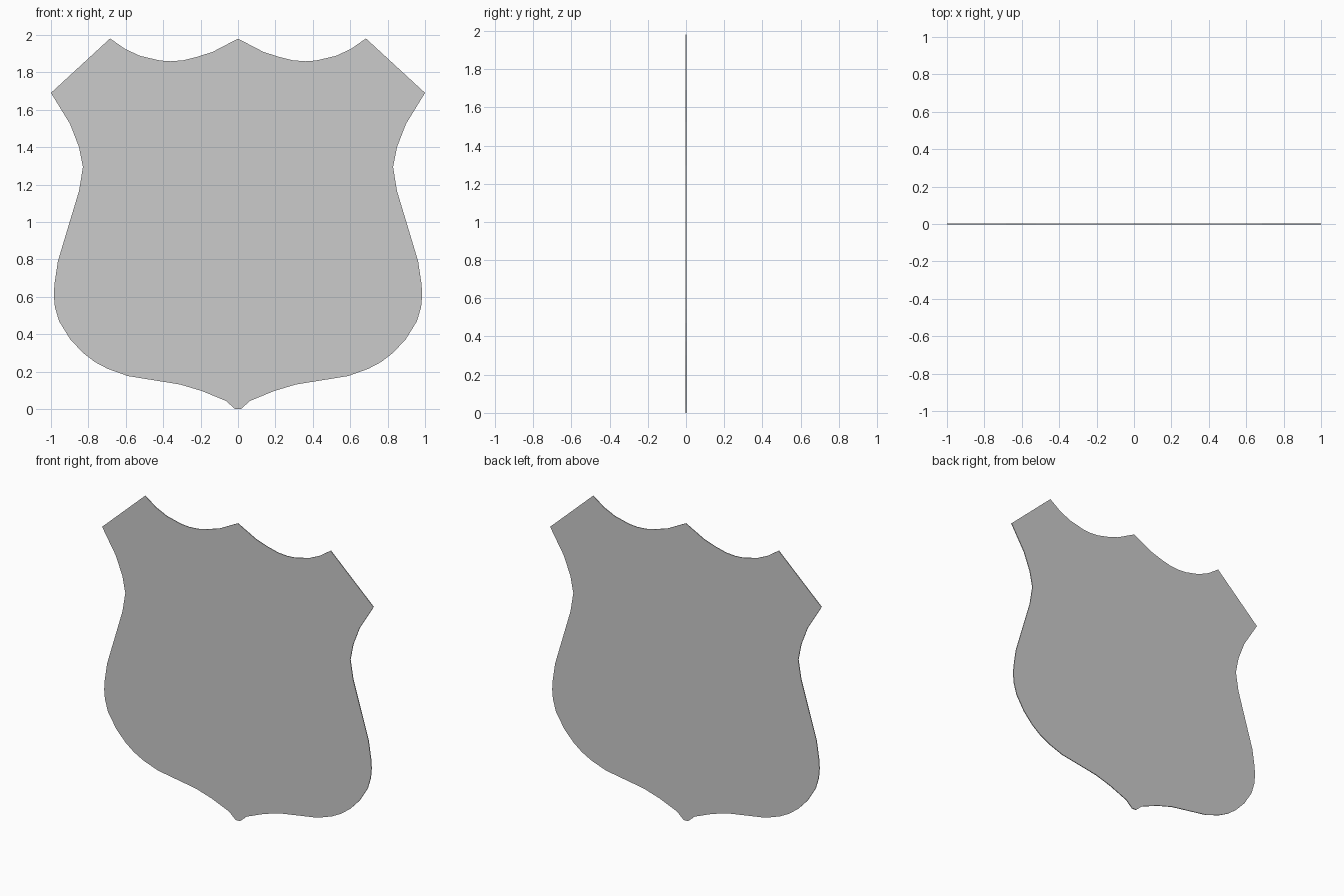
import bpy, bmesh

if "Cube" in bpy.data.objects:
    bpy.data.objects.remove(bpy.data.objects["Cube"])

THICKNESS = 0.005

# Right half of the outline (x, z), from top centre peak down to the bottom tip
half = [
    (0.0, 1.98), (0.134, 1.91), (0.22, 1.882), (0.294, 1.864), (0.36, 1.859),
    (0.417, 1.863), (0.524, 1.888), (0.604, 1.925), (0.684, 1.981),
    (1.0, 1.69), (0.898, 1.524), (0.85, 1.40), (0.829, 1.294), (0.85, 1.166),
    (0.963, 0.79), (0.981, 0.67), (0.985, 0.61), (0.979, 0.545), (0.957, 0.47),
    (0.898, 0.374), (0.829, 0.30), (0.765, 0.251), (0.695, 0.214),
    (0.588, 0.176), (0.31, 0.131), (0.193, 0.096), (0.064, 0.043), (0.016, 0.0),
]
# Mirror to the left side, without repeating the centre point
outline = half + [(-x, z) for x, z in reversed(half[1:])]

# Flat plate: one outline face extruded through its thickness
bm = bmesh.new()
face = bm.faces.new([bm.verts.new((x, -THICKNESS / 2, z)) for x, z in outline])
result = bmesh.ops.extrude_face_region(bm, geom=[face], use_keep_orig=True)
moved = [g for g in result["geom"] if isinstance(g, bmesh.types.BMVert)]
bmesh.ops.translate(bm, verts=moved, vec=(0, THICKNESS, 0))
bmesh.ops.recalc_face_normals(bm, faces=bm.faces[:])

mesh = bpy.data.meshes.new("shield_plate")
bm.to_mesh(mesh)
bm.free()
bpy.context.collection.objects.link(bpy.data.objects.new("shield_plate", mesh))
